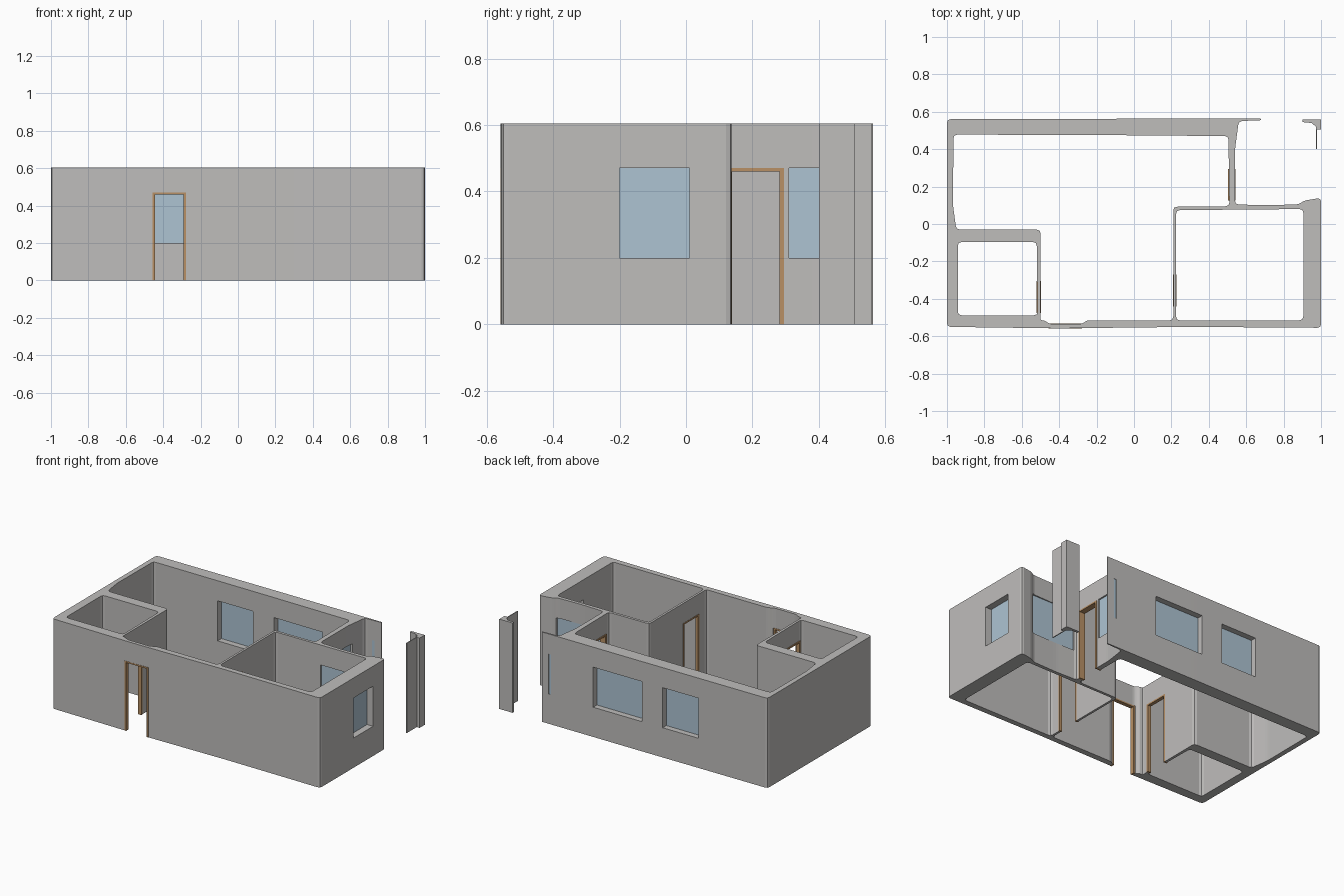
import bpy, bmesh
from mathutils import Vector

if "Cube" in bpy.data.objects:
    bpy.data.objects.remove(bpy.data.objects["Cube"], do_unlink=True)

H = 0.605                 # wall height
SILL, HEAD = 0.2, 0.47    # window opening
FRAME = 0.013             # door frame width


def material(name, color):
    m = bpy.data.materials.new(name)
    m.use_nodes = True
    m.diffuse_color = (*color, 1)
    m.node_tree.nodes["Principled BSDF"].inputs["Base Color"].default_value = (*color, 1)
    return m


PLASTER = material("grey plaster", (0.52, 0.51, 0.50))
GLASS = material("pale blue glass", (0.42, 0.55, 0.65))
WOOD = material("brown wood", (0.48, 0.28, 0.13))


def softened(points, r):
    """Cut each corner of a closed outline with a short three-point arc."""
    out = []
    n = len(points)
    for i in range(n):
        p = Vector(points[i])
        a, b = Vector(points[i - 1]) - p, Vector(points[(i + 1) % n]) - p
        d = min(r, a.length * 0.4, b.length * 0.4)
        s, e = p + a.normalized() * d, p + b.normalized() * d
        out += [s, (s + e) * 0.25 + p * 0.5, e]
    return out


def prism(name, points, z0, z1, mat, r=0.0):
    """Extrude a plan outline between two heights."""
    bm = bmesh.new()
    pts = softened(points, r) if r else points
    face = bm.faces.new([bm.verts.new((p[0], p[1], z0)) for p in pts])
    up = bmesh.ops.extrude_face_region(bm, geom=[face])["geom"]
    bmesh.ops.translate(bm, vec=(0, 0, z1 - z0),
                        verts=[v for v in up if isinstance(v, bmesh.types.BMVert)])
    bmesh.ops.recalc_face_normals(bm, faces=bm.faces)
    me = bpy.data.meshes.new(name)
    bm.to_mesh(me)
    bm.free()
    me.materials.append(mat)
    ob = bpy.data.objects.new(name, me)
    bpy.context.collection.objects.link(ob)
    return ob


def box(name, x0, x1, y0, y1, z0, z1, mat):
    return prism(name, [(x0, y0), (x1, y0), (x1, y1), (x0, y1)], z0, z1, mat)


def cut(target, cutter):
    cutter.hide_render = True
    mod = target.modifiers.new("cut", "BOOLEAN")
    mod.operation, mod.solver, mod.object = "DIFFERENCE", "EXACT", cutter
    bpy.context.view_layer.objects.active = target
    bpy.ops.object.modifier_apply(modifier=mod.name)
    bpy.data.objects.remove(cutter, do_unlink=True)


# Outer shell, with the recessed balcony corner
walls = prism("walls", [
    (-1, -0.55), (-0.4, -0.558), (0.3, -0.55), (1, -0.555), (1, 0.14),
    (0.91, 0.125), (0.88, 0.105), (0.7, 0.1), (0.54, 0.105), (0.54, 0.4),
    (0.56, 0.55), (0.68, 0.555), (0.68, 0.563), (0, 0.563), (-1, 0.56),
], 0, H, PLASTER, 0.02)

# Rooms hollowed out of the shell
rooms = {
    "living_room": [(-0.5, -0.515), (-0.48, -0.515), (-0.45, -0.535), (-0.28, -0.535),
                    (-0.25, -0.515), (0.21, -0.515), (0.21, 0.092), (0.51, 0.095),
                    (0.505, 0.47), (-0.1, 0.475), (-0.965, 0.478), (-0.968, 0.1),
                    (-0.95, -0.03), (-0.5, -0.03)],
    "small_room": [(-0.942, -0.488), (-0.515, -0.488), (-0.52, -0.097), (-0.942, -0.097)],
    "bedroom": [(0.225, -0.515), (0.905, -0.515), (0.905, 0.08), (0.225, 0.074)],
}
for name, outline in rooms.items():
    cut(walls, prism(name, outline, -0.1, H + 0.1, PLASTER, 0.02))

# Windows: along axis, start, end, wall inner and outer face
windows = [
    ("north_window_large", "x", -0.065, 0.298, 0.47, 0.57),
    ("north_window_small", "x", -0.485, -0.22, 0.47, 0.57),
    ("corner_window_slit", "x", 0.612, 0.63, 0.545, 0.57),
    ("bedroom_balcony_window", "x", 0.56, 0.89, 0.07, 0.115),
    ("bedroom_east_window", "y", -0.2, 0.01, 0.9, 1.005),
    ("living_balcony_window", "y", 0.31, 0.44, 0.5, 0.555),
]
for name, axis, a, b, f0, f1 in windows:
    mid = (f0 + f1) / 2
    hole, pane = (a, b, f0, f1), (a, b, mid - 0.003, mid + 0.003)
    if axis == "y":
        hole, pane = hole[2:] + hole[:2], pane[2:] + pane[:2]
    cut(walls, box("opening", *hole, SILL, HEAD, PLASTER))
    box(name, *pane, SILL, HEAD, GLASS)

# Doors: open passages lined with a thin wooden frame
doors = [
    ("front_door", "x", -0.456, -0.278, -0.559, -0.533),
    ("small_room_door", "y", -0.475, -0.305, -0.521, -0.498),
    ("bedroom_door", "y", -0.44, -0.27, 0.208, 0.227),
    ("balcony_door", "y", 0.125, 0.295, 0.503, 0.543),
]
for name, axis, a, b, f0, f1 in doors:
    def part(label, s, e, z0, z1, mat, grow=0.0):
        d = (s, e, f0 - grow, f1 + grow)
        if axis == "y":
            d = d[2:] + d[:2]
        return box(label, *d, z0, z1, mat)
    cut(walls, part("opening", a, b, -0.1, HEAD, PLASTER, 0.006))
    part(name + "_jamb_a", a, a + FRAME, 0, HEAD, WOOD)
    part(name + "_jamb_b", b - FRAME, b, 0, HEAD, WOOD)
    part(name + "_head", a + FRAME, b - FRAME, HEAD - 0.01, HEAD, WOOD)

# Free-standing balcony corner post with a thin fin
prism("corner_post", [
    (0.9, 0.56), (0.9, 0.545), (0.95, 0.54), (0.973, 0.52), (0.973, 0.4),
    (0.979, 0.4), (0.979, 0.505), (1, 0.505), (1, 0.56),
], 0, H, PLASTER)
